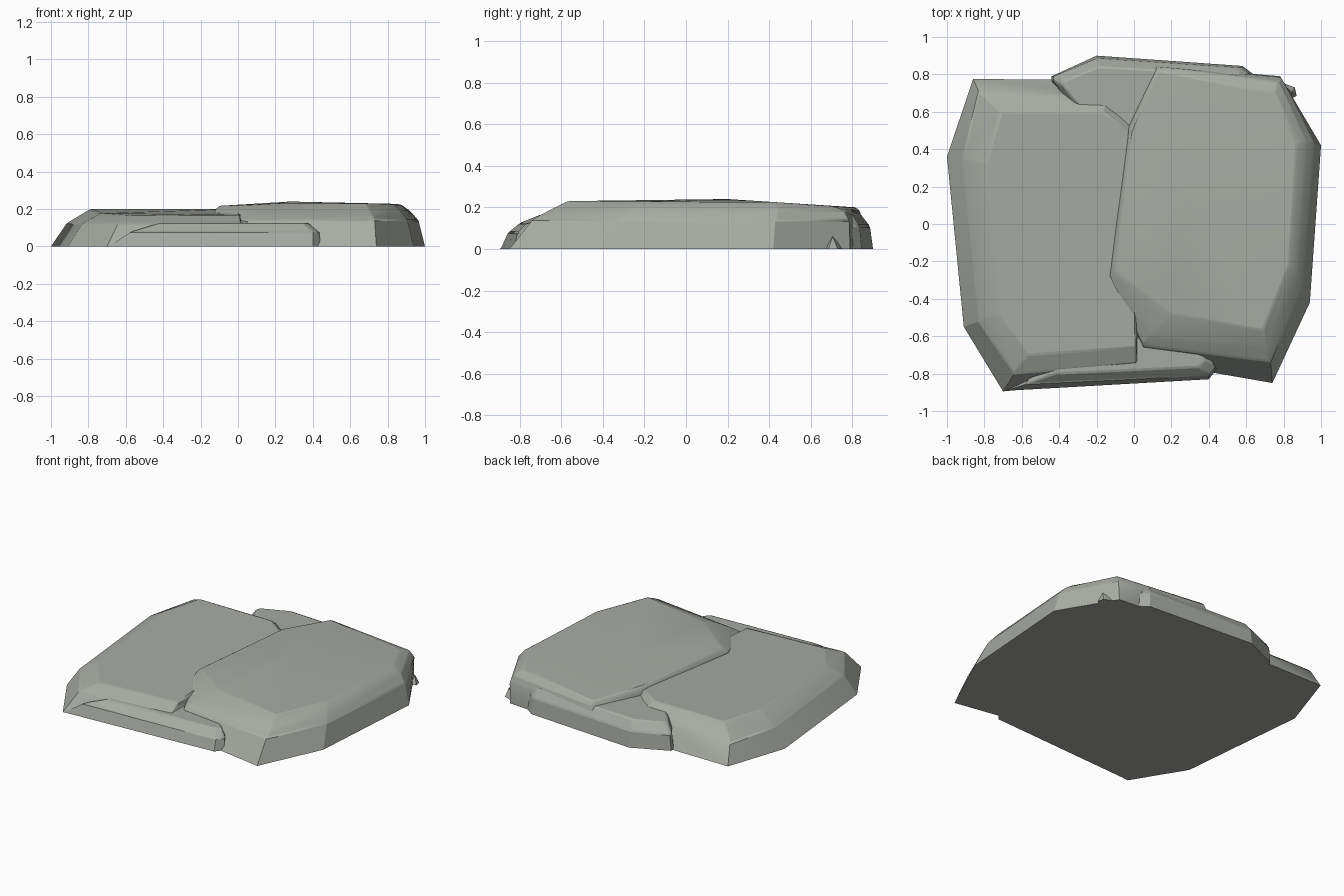
import bpy, bmesh

if "Cube" in bpy.data.objects:
    bpy.data.objects.remove(bpy.data.objects["Cube"])

# grey-green stone
stone = bpy.data.materials.new("stone")
stone.diffuse_color = (.39, .41, .37, 1)
stone.use_nodes = True
stone.node_tree.nodes["Principled BSDF"].inputs["Base Color"].default_value = stone.diffuse_color


def rock(name, *rings, peak=None, worn=.008):
    """Loft matching outlines of (x, y, z) points from the ground to a cap or low peak."""
    bm = bmesh.new()
    loops = [[bm.verts.new(p) for p in ring] for ring in rings]
    n = len(loops[0])
    tip = bm.verts.new(peak) if peak else None
    for low, high in zip(loops, loops[1:]):
        for i in range(n):
            j = (i + 1) % n
            bm.faces.new((low[i], low[j], high[j], high[i]))
    bm.faces.new(loops[0])
    if tip:
        for i in range(n):
            bm.faces.new((loops[-1][i], loops[-1][(i + 1) % n], tip))
    else:
        bm.faces.new(loops[-1])
    bmesh.ops.recalc_face_normals(bm, faces=bm.faces)
    mesh = bpy.data.meshes.new(name)
    bm.to_mesh(mesh)
    bm.free()
    mesh.materials.append(stone)
    obj = bpy.data.objects.new(name, mesh)
    bpy.context.collection.objects.link(obj)
    # small worn edges, keeping the base outline sharp
    if worn:
        bevel = obj.modifiers.new("worn_edges", 'BEVEL')
        bevel.width = worn
        bevel.segments = 1
        bevel.limit_method = 'WEIGHT'
        weights = mesh.attributes.new("bevel_weight_edge", 'FLOAT', 'EDGE')
        for e in mesh.edges:
            above = min(mesh.vertices[v].co.z for v in e.vertices) > .01
            inner = tip and (len(mesh.vertices) - 1) in e.vertices
            weights.data[e.index].value = 1.0 if above and not inner else 0.0
    return obj


def flat(z, *pts):
    return [(x, y, z) for x, y in pts]


# large left slab, lower towards the front
rock("left_slab",
     flat(0, (-.70, -.895), (-.91, -.55), (-1, .36), (-.86, .775), (-.1, .77), (.04, .55), (.04, -.5), (.02, -.82)),
     flat(.125, (-.64, -.80), (-.83, -.52), (-.915, .35), (-.83, .71), (-.14, .68), (.02, .53), (.02, -.5), (.015, -.745)),
     [(-.57, -.70, .165), (-.73, -.48, .178), (-.79, .32, .2), (-.71, .60, .2),
      (-.17, .60, .2), (-.03, .5, .2), (.01, -.5, .178), (.01, -.66, .168)])

# large right slab, the highest rock, with a slightly domed top
rock("right_slab",
     flat(0, (.05, -.73), (.74, -.85), (.94, -.42), (1, .42), (.78, .79), (.10, .85), (-.04, .52), (-.12, -.29)),
     [(.05, -.65, .14), (.73, -.735, .145), (.905, -.33, .14), (.965, .43, .14),
      (.785, .785, .14), (.12, .845, .14), (-.033, .51, .17), (-.13, -.28, .18)],
     [(.09, -.60, .175), (.71, -.66, .185), (.87, -.27, .19), (.92, .44, .19),
      (.77, .76, .185), (.13, .84, .18), (-.03, .505, .195), (-.125, -.275, .195)],
     [(.20, -.48, .23), (.69, -.57, .23), (.83, -.22, .228), (.87, .43, .225),
      (.75, .70, .207), (.13, .82, .20), (-.015, .5, .22), (-.10, -.25, .217)],
     peak=(.28, .2, .24))

# low ledge at the front, tapering into the left slab
rock("front_ledge",
     flat(0, (-.69, -.892), (.40, -.83), (.44, -.78), (.37, -.65), (.0, -.6), (-.5, -.70)),
     flat(.08, (-.57, -.855), (.40, -.81), (.435, -.765), (.37, -.65), (.0, -.6), (-.5, -.70)),
     flat(.125, (-.42, -.80), (.35, -.765), (.38, -.72), (.30, -.65), (.0, -.6), (-.42, -.70)))

# wedge stone at the back
rock("back_stone",
     flat(0, (-.44, .76), (-.44, .79), (-.20, .90), (.58, .845), (.68, .77), (.02, .50), (-.33, .62)),
     flat(.11, (-.43, .765), (-.43, .79), (-.20, .885), (.57, .835), (.66, .77), (.02, .50), (-.33, .62)),
     flat(.168, (-.38, .74), (-.36, .77), (-.19, .84), (.55, .80), (.62, .75), (.02, .50), (-.29, .62)))

# little pointed chip at the back right corner
rock("corner_chip",
     flat(0, (.78, .76), (.84, .67), (.87, .685), (.86, .73)),
     peak=(.845, .705, .06), worn=0)

# flat facets, softened only across shallow angles
bpy.ops.object.select_all(action='SELECT')
bpy.context.view_layer.objects.active = bpy.data.objects["left_slab"]
bpy.ops.object.shade_smooth_by_angle(angle=.35)
